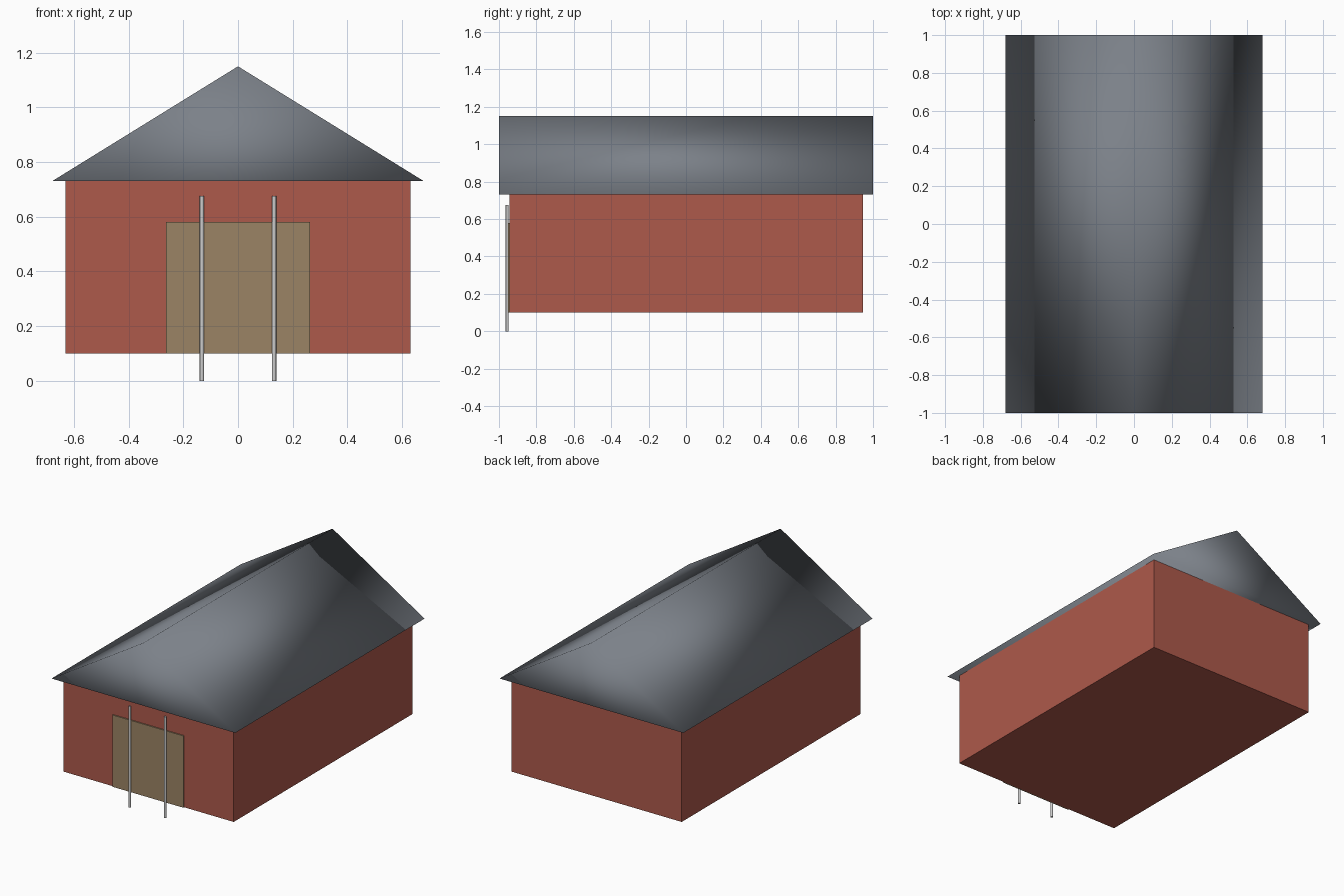
import bpy, bmesh

if "Cube" in bpy.data.objects:
    bpy.data.objects.remove(bpy.data.objects["Cube"])


def material(name, color):
    m = bpy.data.materials.new(name)
    m.diffuse_color = (*color, 1)
    m.use_nodes = True
    m.node_tree.nodes["Principled BSDF"].inputs["Base Color"].default_value = m.diffuse_color
    return m


def finish(name, bm, mat=None, smooth=False):
    bmesh.ops.recalc_face_normals(bm, faces=bm.faces[:])
    for f in bm.faces:
        f.smooth = smooth
    me = bpy.data.meshes.new(name)
    bm.to_mesh(me)
    bm.free()
    ob = bpy.data.objects.new(name, me)
    bpy.context.collection.objects.link(ob)
    if mat:
        me.materials.append(mat)
    return ob


def box(name, lo, hi, mat):
    bm = bmesh.new()
    bmesh.ops.create_cube(bm, size=1)
    for v in bm.verts:
        v.co = [(a + b) / 2 + c * (b - a) for a, b, c in zip(lo, hi, v.co)]
    return finish(name, bm, mat)


red = material("red_wall", (0.42, 0.10, 0.07))
tan = material("tan_door", (0.33, 0.23, 0.13))
slate = material("slate_roof", (0.20, 0.22, 0.25))

# Walls and the front door panel
box("barn_walls", (-0.63, -0.945, 0.10), (0.63, 0.945, 0.73), red)
box("barn_door", (-0.263, -0.953, 0.10), (0.263, -0.943, 0.58), tan)

# Gable roof: closed triangular prism, smooth shaded across its shared corners
bm = bmesh.new()
profile = [(-0.68, 0.73), (0.68, 0.73), (0, 1.15)]
face = bm.faces.new([bm.verts.new((x, -1, z)) for x, z in profile])
ext = bmesh.ops.extrude_face_region(bm, geom=[face], use_keep_orig=True)
new = [g for g in ext["geom"] if isinstance(g, bmesh.types.BMVert)]
bmesh.ops.translate(bm, verts=new, vec=(0, 2, 0))
finish("gable_roof", bm, slate, smooth=True)

# Two slim upright rails in front of the door
for side, x in (("left", -0.132), ("right", 0.132)):
    bpy.ops.mesh.primitive_cylinder_add(vertices=12, radius=0.008, depth=0.675,
                                        location=(x, -0.956, 0.3375))
    rail = bpy.context.object
    rail.name = side + "_door_rail"
    bpy.ops.object.shade_smooth_by_angle()
